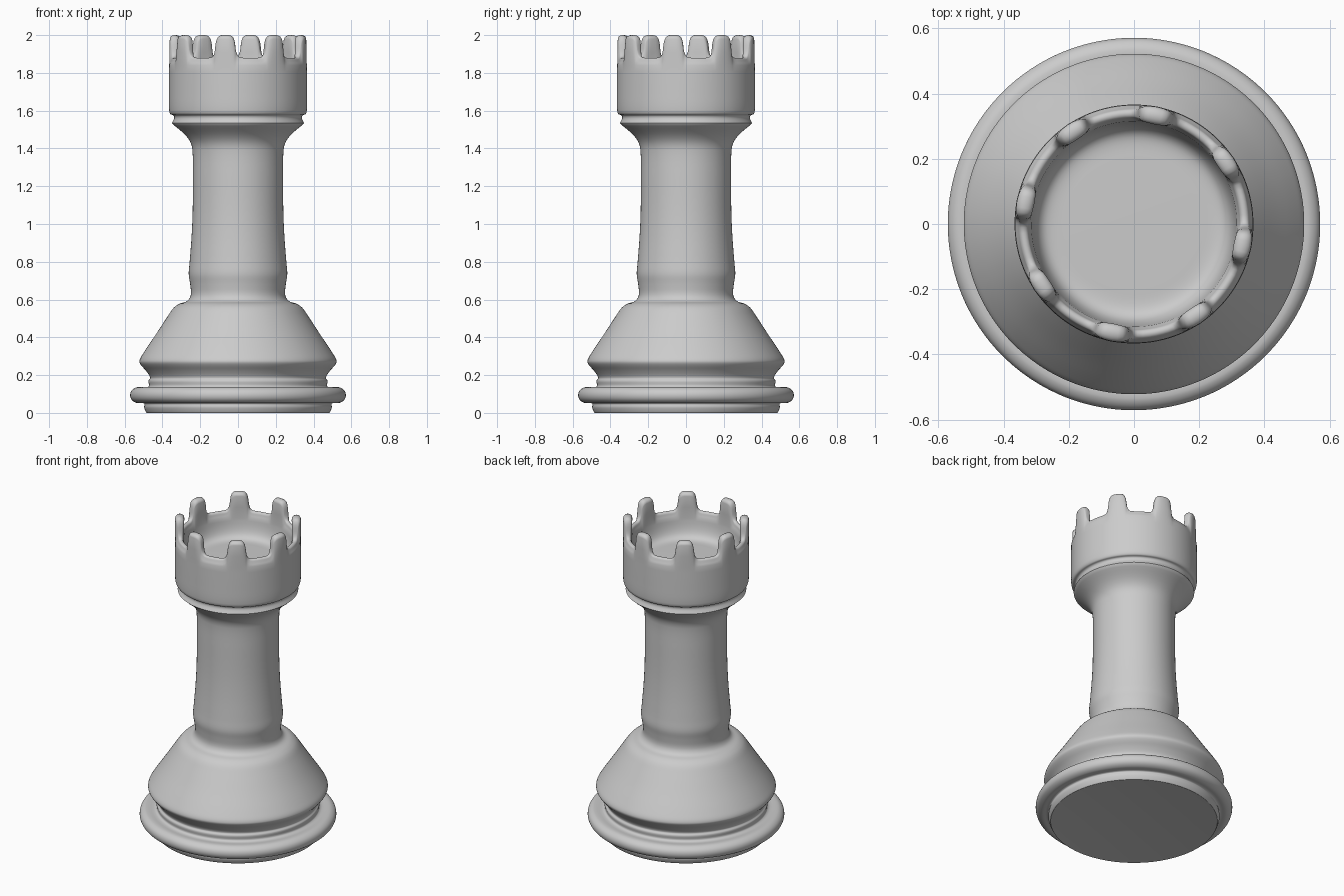
import bpy, bmesh
from math import sin, cos, pi, radians
from mathutils import Vector

if "Cube" in bpy.data.objects:
    bpy.data.objects.remove(bpy.data.objects["Cube"])

# Outer silhouette (radius, z) from the foot up to below the battlements
OUTER = [(0.48, 0), (0.485, 0), (0.497, 0.03), (0.497, 0.05), (0.535, 0.052),
         (0.562, 0.068), (0.571, 0.094), (0.562, 0.12), (0.535, 0.136),
         (0.475, 0.138), (0.474, 0.17), (0.465, 0.185), (0.485, 0.22),
         (0.515, 0.255), (0.522, 0.275), (0.505, 0.31), (0.432, 0.42),
         (0.37, 0.515), (0.34, 0.557), (0.31, 0.578), (0.268, 0.593),
         (0.25, 0.625), (0.253, 0.68), (0.261, 0.735), (0.256, 0.80),
         (0.246, 0.93), (0.24, 1.07), (0.239, 1.25), (0.241, 1.39),
         (0.253, 1.435), (0.285, 1.477), (0.35, 1.533), (0.348, 1.537),
         (0.338, 1.56), (0.342, 1.575), (0.358, 1.582), (0.365, 1.605),
         (0.366, 1.70), (0.365, 1.84)]
# Hollow in the top
INNER = [(0.315, 1.84), (0.308, 1.79), (0.295, 1.75), (0.275, 1.728), (0.245, 1.72), (0.2, 1.72)]
# Half of one battlement: (angle offset, rim height, half thickness)
TOOTH = [(0, 2.0, .027), (3, 2.0, .026), (5.5, 1.996, .024), (7.2, 1.985, .020),
         (8.2, 1.968, .017), (8.7, 1.95, .015), (9.1, 1.93, .014), (9.5, 1.915, .014),
         (10.2, 1.90, .014), (11.3, 1.889, .014), (13, 1.882, .015),
         (16, 1.88, .015), (19, 1.88, .015), (22.5, 1.88, .015)]


def smooth(pts, steps=4):
    """Catmull-Rom through the points, with tangents limited by the shorter side"""
    p = [Vector(q) for q in pts]
    tan = []
    for i in range(len(p)):
        d = p[min(i + 1, len(p) - 1)] - p[max(i - 1, 0)]
        tan.append(d.normalized())
    out = []
    for i in range(len(p) - 1):
        a, b = p[i], p[i + 1]
        ln = (b - a).length
        for k in range(steps):
            t = k / steps
            out.append(a * (2*t**3 - 3*t*t + 1) + b * (3*t*t - 2*t**3)
                       + tan[i] * ln * (t**3 - 2*t*t + t) + tan[i + 1] * ln * (t**3 - t*t))
    return [tuple(v) for v in out] + [tuple(p[-1])]


outer, inner = smooth(OUTER), smooth(INNER, 3)

# Columns around the circle: eight mirrored battlements
columns = []
for k in range(8):
    c = 33.75 + 45 * k
    columns += [(c - a, h, t) for a, h, t in TOOTH[:0:-1]]
    columns += [(c + a, h, t) for a, h, t in TOOTH[:-1]]

bm = bmesh.new()
rings = []
for ang, h, t in columns:
    e = min(0.02, t)
    cap = [(0.339 + t * cos(pi * k / 8), h - e + e * sin(pi * k / 8)) for k in range(9)]
    mid = (1.84 + h - e) / 2
    prof = (outer + [((0.364 + cap[0][0]) / 2 + .002, mid)] + cap
            + [((0.315 + cap[-1][0]) / 2, mid)] + inner)
    a = radians(ang)
    rings.append([bm.verts.new((r * cos(a), r * sin(a), z)) for r, z in prof])

# Skin, foot disc and hollow floor
bottom = bm.verts.new((0, 0, 0))
floor = bm.verts.new((0, 0, 1.72))
for i, A in enumerate(rings):
    B = rings[(i + 1) % len(rings)]
    for j in range(len(A) - 1):
        bm.faces.new((A[j], B[j], B[j + 1], A[j + 1]))
    bm.faces.new((B[0], A[0], bottom))
    bm.faces.new((A[-1], B[-1], floor))
bmesh.ops.recalc_face_normals(bm, faces=bm.faces)

me = bpy.data.meshes.new("tower")
bm.to_mesh(me)
bm.free()
tower = bpy.data.objects.new("tower", me)
bpy.context.collection.objects.link(tower)
bpy.context.view_layer.objects.active = tower
tower.select_set(True)
bpy.ops.object.shade_smooth_by_angle(angle=radians(45))
